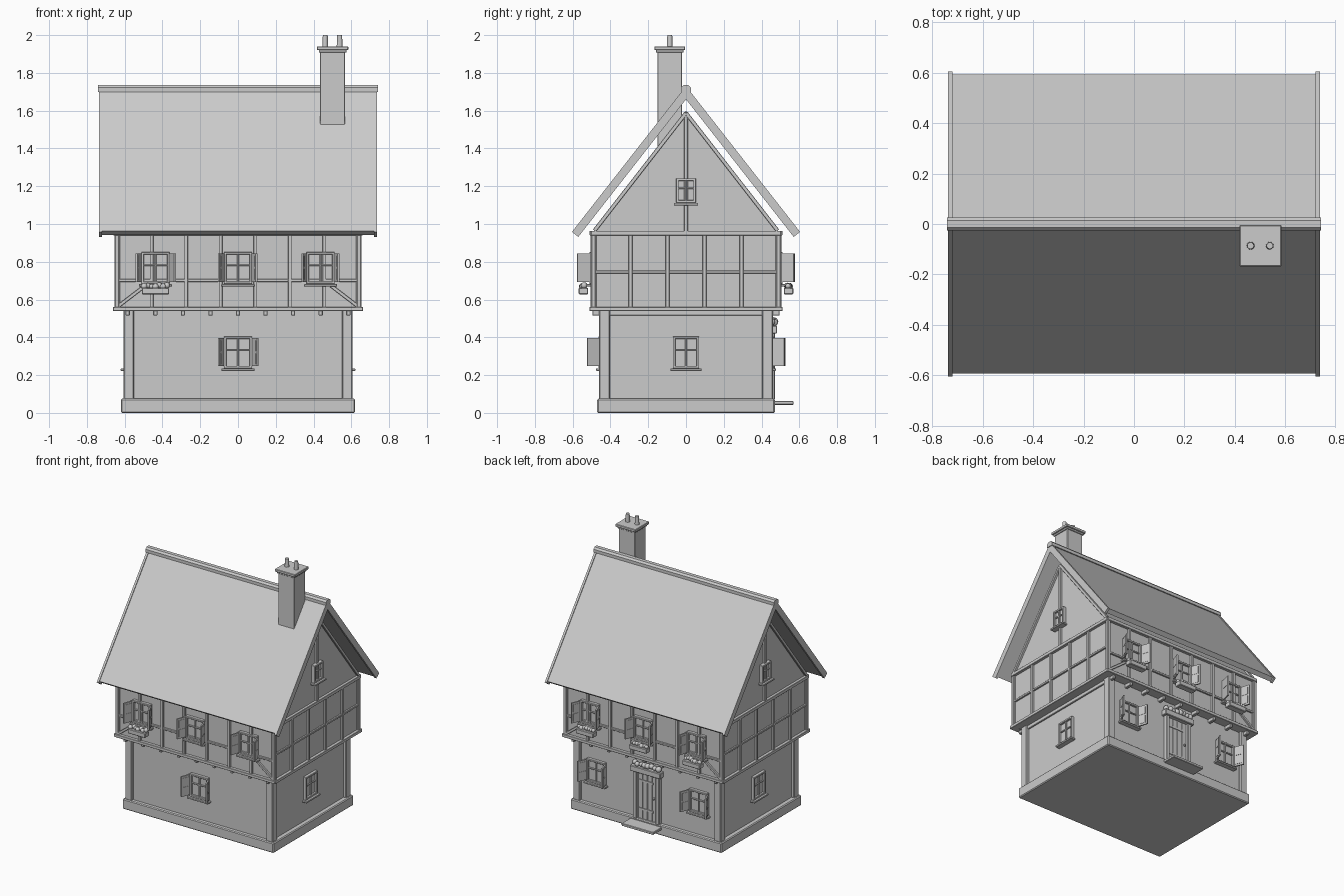
import bpy, bmesh, math, random
from mathutils import Matrix, Vector

if "Cube" in bpy.data.objects:
    bpy.data.objects.remove(bpy.data.objects["Cube"])

random.seed(4)
ID = Matrix.Identity(4)


def finish(name, bm, bevel=0.0):
    bmesh.ops.recalc_face_normals(bm, faces=bm.faces[:])
    me = bpy.data.meshes.new(name)
    bm.to_mesh(me)
    bm.free()
    ob = bpy.data.objects.new(name, me)
    bpy.context.collection.objects.link(ob)
    if bevel:
        m = ob.modifiers.new("soft_edges", 'BEVEL')
        m.width, m.segments, m.limit_method = bevel, 1, 'ANGLE'
    return ob


def box(bm, x, y, z, mat=ID):
    """Box from (min, max) ranges on each axis."""
    c = [(a + b) / 2 for a, b in (x, y, z)]
    s = [b - a for a, b in (x, y, z)]
    bmesh.ops.create_cube(bm, size=1, matrix=mat @ Matrix.Translation(c) @ Matrix.Diagonal((*s, 1)))


def bar(bm, p, q, width, depth, mat=ID):
    """Timber between two (x, z) points on a wall face; -y is outward."""
    d = Vector((q[0] - p[0], 0, q[1] - p[1]))
    mid = Vector(((p[0] + q[0]) / 2, 0, (p[1] + q[1]) / 2))
    rot = Matrix.Rotation(math.atan2(-d.z, d.x), 4, 'Y')
    bmesh.ops.create_cube(bm, size=1, matrix=mat @ Matrix.Translation(mid) @ rot
                          @ Matrix.Diagonal((d.length, depth, width, 1)))


def prism(name, profile, x0, x1, bevel=0.0):
    """Extrude a (y, z) outline along x."""
    bm = bmesh.new()
    f = bm.faces.new([bm.verts.new((x0, y, z)) for y, z in profile])
    g = bmesh.ops.extrude_face_region(bm, geom=[f])
    vs = [v for v in g['geom'] if isinstance(v, bmesh.types.BMVert)]
    bmesh.ops.translate(bm, verts=vs, vec=(x1 - x0, 0, 0))
    return finish(name, bm, bevel)


def solid(name, x, y, z, bevel=0.0):
    bm = bmesh.new()
    box(bm, x, y, z)
    return finish(name, bm, bevel)


def face(deg, dist):
    """Wall frame: local x along the wall, -y outward."""
    return Matrix.Rotation(math.radians(deg), 4, 'Z') @ Matrix.Translation((0, -dist, 0))


def flowers(name, mat, x0, x1, y, z, r, n):
    bm = bmesh.new()
    for i in range(n):
        p = (x0 + (x1 - x0) * i / (n - 1), y + random.uniform(-.008, .008), z + random.uniform(-.004, .006))
        bmesh.ops.create_icosphere(bm, subdivisions=2, radius=r * random.uniform(.85, 1.1),
                                   matrix=mat @ Matrix.Translation(p))
    for f in bm.faces:
        f.smooth = True
    finish(name, bm)


def window(name, mat, cx, z0, w=.15, h=.17, shutters=True, planter=False):
    m = mat @ Matrix.Translation((cx, 0, z0))
    a, t = w / 2, .014
    bm = bmesh.new()
    for s in (-1, 1):
        e = sorted((s * a, s * (a - t)))
        box(bm, e, (-.022, .01), (0, h), m)
    for z in (0, h - t):
        box(bm, (-a, a), (-.022, .01), (z, z + t), m)
    box(bm, (-.005, .005), (-.017, .01), (0, h), m)
    box(bm, (-a, a), (-.016, .01), (h * .56, h * .56 + .009), m)
    finish(name + "_frame", bm, .002)
    bm = bmesh.new()
    box(bm, (-a + .01, a - .01), (-.007, .01), (.01, h - .01), m)
    finish(name + "_glass", bm)
    bm = bmesh.new()
    box(bm, (-a - .012, a + .012), (-.036, .01), (-.013, 0), m)
    finish(name + "_sill", bm, .002)
    if shutters:
        bm = bmesh.new()
        for s in (-1, 1):
            # hinged leaf swung outward, with two raised panels
            ang = math.radians(random.uniform(66, 76))
            leaf = m @ Matrix.Translation((s * a, -.014, 0)) @ Matrix.Rotation(-s * ang, 4, 'Z')
            box(bm, sorted((0, s * .074)), (-.005, .005), (.012, h - .008), leaf)
            for k in (.025, .093):
                box(bm, sorted((s * .013, s * .061)), (-.007, .007), (k, k + .055), leaf)
        finish(name + "_shutters", bm)
    if planter:
        bm = bmesh.new()
        box(bm, (-.072, .072), (-.078, -.028), (-.055, -.02), m)
        finish(name + "_planter", bm, .004)
        flowers(name + "_flowers", m, -.06, .06, -.053, -.012, .016, 7)


# Ground floor: plinth, walls, corner posts
solid("plinth", (-.62, .62), (-.47, .47), (0, .075), .006)
solid("ground_wall", (-.585, .585), (-.44, .44), (.05, .56))
bm = bmesh.new()
for sx in (-1, 1):
    for sy in (-1, 1):
        box(bm, sorted((sx * .55, sx * .606)), sorted((sy * .402, sy * .46)), (.07, .55))
finish("corner_posts", bm, .006)

# Jetty joists and upper storey
bm = bmesh.new()
for i in range(-4, 5):
    box(bm, (i * .146 - .011, i * .146 + .011), (-.495, .495), (.515, .545))
finish("jetty_joists", bm, .003)
solid("upper_wall", (-.64, .64), (-.49, .49), (.54, .96))

# Timber framing on the four upper walls
for name, deg, dist, half, n in (("front", 0, .49, .64, 7), ("right", 90, .64, .49, 5),
                                 ("back", 180, .49, .64, 7), ("left", 270, .64, .49, 5)):
    m, long_side = face(deg, dist), n == 7
    bm = bmesh.new()
    for i in range(n + 1):
        x = -half + 2 * half * i / n
        bar(bm, (x, .55), (x, .95), .02, .03, m)
    zr = .7 if long_side else .745
    bar(bm, (-half, zr), (half, zr), .015, .024, m)
    bar(bm, (-half - .02, .55), (half + .02, .55), .022, .044, m)
    bar(bm, (-half - .012, .952), (half + .012, .952), .024, .04, m)
    if long_side:
        for s in (-1, 1):
            bar(bm, (s * .64, .56), (s * .49, .675), .018, .026, m)
    else:
        # gable rafters and king post
        bar(bm, (0, .96), (0, 1.58), .02, .028, m)
        for s in (-1, 1):
            bar(bm, (s * .485, .965), (0, 1.588), .02, .03, m)
    finish(name + "_timbers", bm, .002)

# Attic and roof
prism("attic", [(-.49, .95), (.49, .95), (0, 1.6)], -.64, .64)
prism("roof", [(-.593, .964), (0, 1.722), (.593, .964), (.566, .943), (0, 1.667), (-.566, .943)], -.722, .722)
for s, name in ((-1, "left_bargeboards"), (1, "right_bargeboards")):
    prism(name, [(-.604, .958), (0, 1.73), (.604, .958), (.57, .932), (0, 1.66), (-.57, .932)],
          *sorted((s * .72, s * .736)))
prism("ridge_cap", [(-.026, 1.7), (-.026, 1.722), (-.014, 1.735), (.014, 1.735), (.026, 1.722), (.026, 1.7)],
      -.741, .741)

# Chimney with stepped cap and two pots
solid("chimney", (.435, .567), (-.152, -.02), (1.35, 1.92), .003)
solid("chimney_cap_lower", (.428, .574), (-.159, -.013), (1.908, 1.925), .002)
solid("chimney_cap_upper", (.418, .584), (-.168, -.004), (1.92, 1.94), .003)
bm = bmesh.new()
for x in (.462, .538):
    bmesh.ops.create_cone(bm, cap_ends=True, segments=12, radius1=.016, radius2=.013, depth=.07,
                          matrix=Matrix.Translation((x, -.086, 1.965)))
ob = finish("chimney_pots", bm)

# Windows: local x runs mirrored on the back wall
window("front_ground_window", face(0, .44), 0, .235)
for i, nm in enumerate(("left", "middle", "right")):
    x = (i - 1) * .437
    window("front_upper_%s_window" % nm, face(0, .49), x, .682, planter=(i == 0))
    window("back_upper_%s_window" % nm, face(180, .49), x, .682, planter=True)
    if i != 1:
        window("back_ground_%s_window" % nm, face(180, .44), (i - 1) * .42, .235)
for deg, nm in ((90, "right"), (270, "left")):
    window(nm + "_ground_window", face(deg, .585), 0, .235, .14, .17, shutters=False)
    window(nm + "_gable_window", face(deg, .645), 0, 1.112, .105, .13, shutters=False)

# Back door with planks, frame, hood with flowers, and step
B = face(180, .44)
bm = bmesh.new()
for i in range(4):
    x = -.078 + i * .039
    box(bm, (x + .001, x + .038), (-.012, .01), (.07, .43), B)
finish("door_planks", bm, .002)
bm = bmesh.new()
for s in (-1, 1):
    box(bm, sorted((s * .078, s * .108)), (-.03, .01), (.07, .43), B)
box(bm, (-.125, .125), (-.042, .01), (.42, .462), B)
finish("door_frame", bm, .004)
bm = bmesh.new()
for z in (.14, .35):
    box(bm, (-.07, .05), (-.017, 0), (z, z + .014), B)
finish("door_hinges", bm)
bm = bmesh.new()
bmesh.ops.create_icosphere(bm, subdivisions=2, radius=.009, matrix=B @ Matrix.Translation((.058, -.02, .25)))
finish("door_knob", bm)
flowers("door_flowers", B, -.1, .1, -.022, .482, .02, 8)
solid("door_step", (-.13, .13), (.44, .57), (.043, .062), .003)
